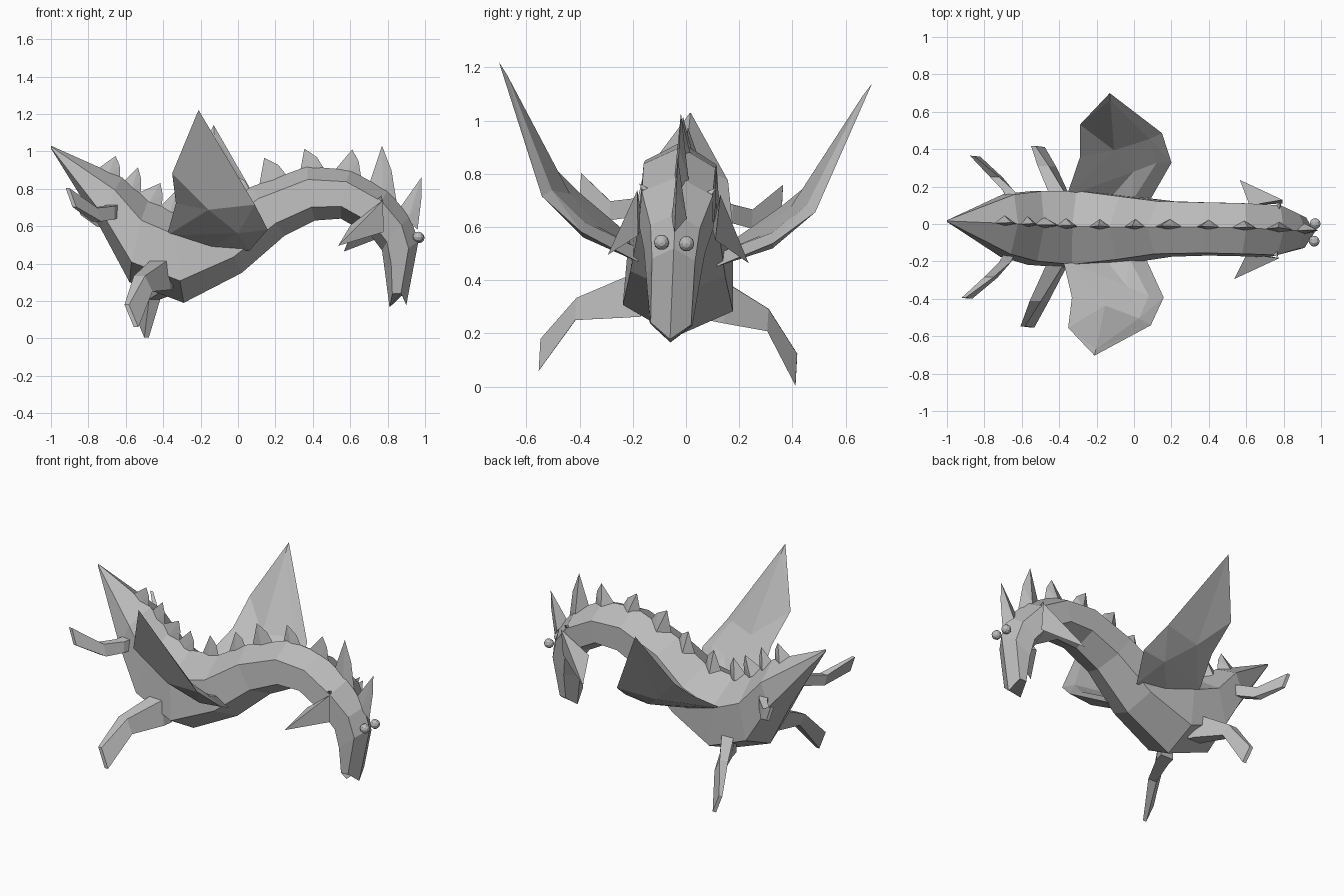
import bpy, bmesh, math
from mathutils import Vector

grey = bpy.data.materials.new("stone_grey")
grey.diffuse_color = (0.5, 0.5, 0.5, 1)


def pose(p):
    """Slight roll and yaw shared by the whole creature."""
    x, y, z = p
    return Vector((x + 0.058 * y, y + 0.045 * z - 0.02 * x - 0.05, z - 0.058 * y))


def make(name, verts, faces):
    bm = bmesh.new()
    vs = [bm.verts.new(pose(v)) for v in verts]
    for f in faces:
        bm.faces.new([vs[i] for i in f])
    bmesh.ops.recalc_face_normals(bm, faces=bm.faces)
    me = bpy.data.meshes.new(name)
    bm.to_mesh(me)
    bm.free()
    me.materials.append(grey)
    ob = bpy.data.objects.new(name, me)
    bpy.context.collection.objects.link(ob)
    return ob


def loft(name, rings):
    """Skin equal-sized rings of points and cap both ends."""
    n = len(rings[0])
    verts = [p for r in rings for p in r]
    faces = [list(range(n)), list(range(len(verts) - n, len(verts)))]
    for k in range(len(rings) - 1):
        for i in range(n):
            j = (i + 1) % n
            faces.append([k * n + i, k * n + j, (k + 1) * n + j, (k + 1) * n + i])
    return make(name, verts, faces)


def both(name, build, pts, far_pull=0.0):
    """Build a part on the near (-y) and far (+y) side; far_pull shortens the far one."""
    reach = max(p[1] for p in pts)
    for side, s in (("near", -1), ("far", 1)):
        pull = far_pull if s > 0 else 0
        build(name + "_" + side,
              [(x, s * (y - pull * y / reach), z) for x, y, z in pts])


# body, neck and head: ridge point, belly point, half width
sections = [
    (-1.0, 1.03, -1.0, 1.015, 0.004),
    (-0.62, 0.86, -0.73, 0.58, 0.168),
    (-0.48, 0.74, -0.58, 0.30, 0.197),
    (-0.33, 0.67, -0.29, 0.19, 0.207),
    (-0.13, 0.69, 0.02, 0.35, 0.178),
    (0.07, 0.81, 0.25, 0.55, 0.148),
    (0.37, 0.92, 0.41, 0.63, 0.142),
    (0.60, 0.90, 0.55, 0.64, 0.142),
    (0.80, 0.79, 0.71, 0.55, 0.14),
    (0.92, 0.65, 0.77, 0.47, 0.115),
    (0.965, 0.52, 0.785, 0.36, 0.10),
]
profile = [(0, 0), (0.95, 0.27), (1, 0.78), (0, 1), (-1, 0.78), (-0.95, 0.27)]
rings = []
for tx, tz, bx, bz, w in sections:
    narrow = 0.85 if bz < 0.5 and tx > 0.9 else 1      # slimmer brow
    rings.append([(tx + (bx - tx) * t, w * u * (narrow if t < 0.5 else 1),
                   tz + (bz - tz) * t) for u, t in profile])
# keeled snout tip
rings.append([(0.90 - 0.09 * t, 0.08 * u, 0.178 - 0.012 * t + 0.065 * abs(u)) for u, t in profile])
loft("body", rings)


# wings: thin cupped shells with an outer skin, an inner skin and a trailing lip
def wing(name, p):
    outer = [(0, 1, 7), (1, 2, 7), (2, 3, 7), (3, 14, 8), (14, 4, 8), (3, 8, 7),
             (4, 5, 8), (5, 6, 8), (6, 7, 8), (6, 0, 7)]
    inner = [(0, 1, 13), (1, 9, 13), (1, 2, 9), (2, 3, 9), (3, 10, 9), (3, 14, 10),
             (14, 15, 10), (15, 11, 10), (11, 12, 10), (12, 9, 10), (12, 13, 9)]
    lip = [(14, 4, 15), (4, 5, 11), (4, 11, 15), (5, 12, 11), (5, 6, 12), (6, 13, 12), (6, 0, 13)]
    make(name, p, outer + inner + lip)


both("wing", wing, [
    (-0.17, 0.71, 1.18), (-0.32, 0.55, 0.85), (-0.31, 0.38, 0.70), (-0.37, 0.17, 0.54),
    (0.07, 0.15, 0.46), (0.18, 0.365, 0.56), (0.12, 0.52, 0.685),
    (-0.13, 0.475, 0.66), (0.02, 0.36, 0.54), (-0.13, 0.42, 0.70), (-0.02, 0.31, 0.585),
    (0.10, 0.36, 0.60), (0.055, 0.485, 0.71), (-0.165, 0.675, 1.13),
    (-0.14, 0.165, 0.475), (-0.02, 0.15, 0.51)], far_pull=0.017)


# legs: flat blades along a bent path; each ring has half length, half height, x lean
def leg(path):
    def build(name, pts):
        rings = []
        for (x, y, z), (a, h, lean) in zip(pts, path):
            rings.append([(x - a + lean, y, z - h), (x + a + lean, y, z - h),
                          (x + a - lean, y, z + h), (x - a - lean, y, z + h)])
        loft(name, rings)
    return build


both("front_leg", leg([(0.045, 0.08, 0.0), (0.045, 0.077, 0.01), (0.03, 0.042, 0.02),
                       (0.012, 0.06, 0.025)]),
     [(-0.385, 0.14, 0.335), (-0.405, 0.20, 0.325), (-0.485, 0.385, 0.27),
      (-0.54, 0.515, 0.09)], far_pull=0.065)
both("rear_leg", leg([(0.03, 0.035, 0.0), (0.03, 0.035, 0.0), (0.025, 0.036, 0.01),
                      (0.01, 0.05, 0.018)]),
     [(-0.64, 0.12, 0.68), (-0.68, 0.20, 0.66), (-0.75, 0.28, 0.645), (-0.87, 0.397, 0.73)],
     far_pull=0.035)


# cheek fins and little ear horns: slim pyramids, tip first
def pyramid(name, p):
    make(name, p, [(0, 1, 2), (0, 2, 3), (0, 3, 1), (1, 2, 3)])


both("cheek_fin", pyramid, [(0.55, 0.255, 0.48), (0.785, 0.15, 0.73),
                            (0.785, 0.14, 0.56), (0.61, 0.125, 0.60)], far_pull=-0.02)
both("ear_horn", pyramid, [(0.775, 0.145, 0.755), (0.745, 0.13, 0.73),
                           (0.78, 0.13, 0.73), (0.77, 0.11, 0.74)])

# back spikes: back foot, front foot and tip in the xz plane, bulging to the far side
spikes = [
    (-0.76, 0.90, -0.63, 0.84, -0.655, 0.975),
    (-0.62, 0.83, -0.52, 0.75, -0.535, 0.915),
    (-0.55, 0.77, -0.41, 0.67, -0.415, 0.83),
    (-0.43, 0.69, -0.30, 0.64, -0.33, 0.79),
    (-0.25, 0.65, -0.12, 0.67, -0.19, 0.80),
    (-0.06, 0.71, 0.07, 0.78, -0.01, 0.87),
    (0.11, 0.80, 0.27, 0.86, 0.14, 0.965),
    (0.33, 0.88, 0.47, 0.89, 0.355, 1.015),
    (0.51, 0.89, 0.66, 0.85, 0.61, 1.01),
    (0.70, 0.82, 0.85, 0.72, 0.77, 1.03),
    (0.86, 0.69, 0.96, 0.58, 0.98, 0.86),
]
for k, (ax, az, bx, bz, tx, tz) in enumerate(spikes):
    mx, mz = (ax + bx) / 2, (az + bz) / 2
    sx, sz = tx * 0.5 + bx * 0.5 + 0.01, tz * 0.55 + bz * 0.45 + 0.01
    make(f"back_spike_{k}",
         [(ax, 0, az), (mx, 0.042, mz), (bx, 0, bz), (mx, -0.014, mz), (tx, 0, tz), (sx, 0, sz)],
         [(0, 1, 4), (1, 5, 4), (1, 2, 5), (0, 4, 3), (3, 4, 5), (3, 5, 2), (0, 3, 2, 1)])

# eyes: small faceted balls on the brow
for side, s in (("near", -1), ("far", 1)):
    bpy.ops.mesh.primitive_uv_sphere_add(segments=10, ring_count=6, radius=0.029,
                                         location=pose((0.966, s * 0.047, 0.54)),
                                         rotation=(0, math.pi / 2, 0))
    bpy.context.object.name = "eye_" + side
    bpy.context.object.data.materials.append(grey)
